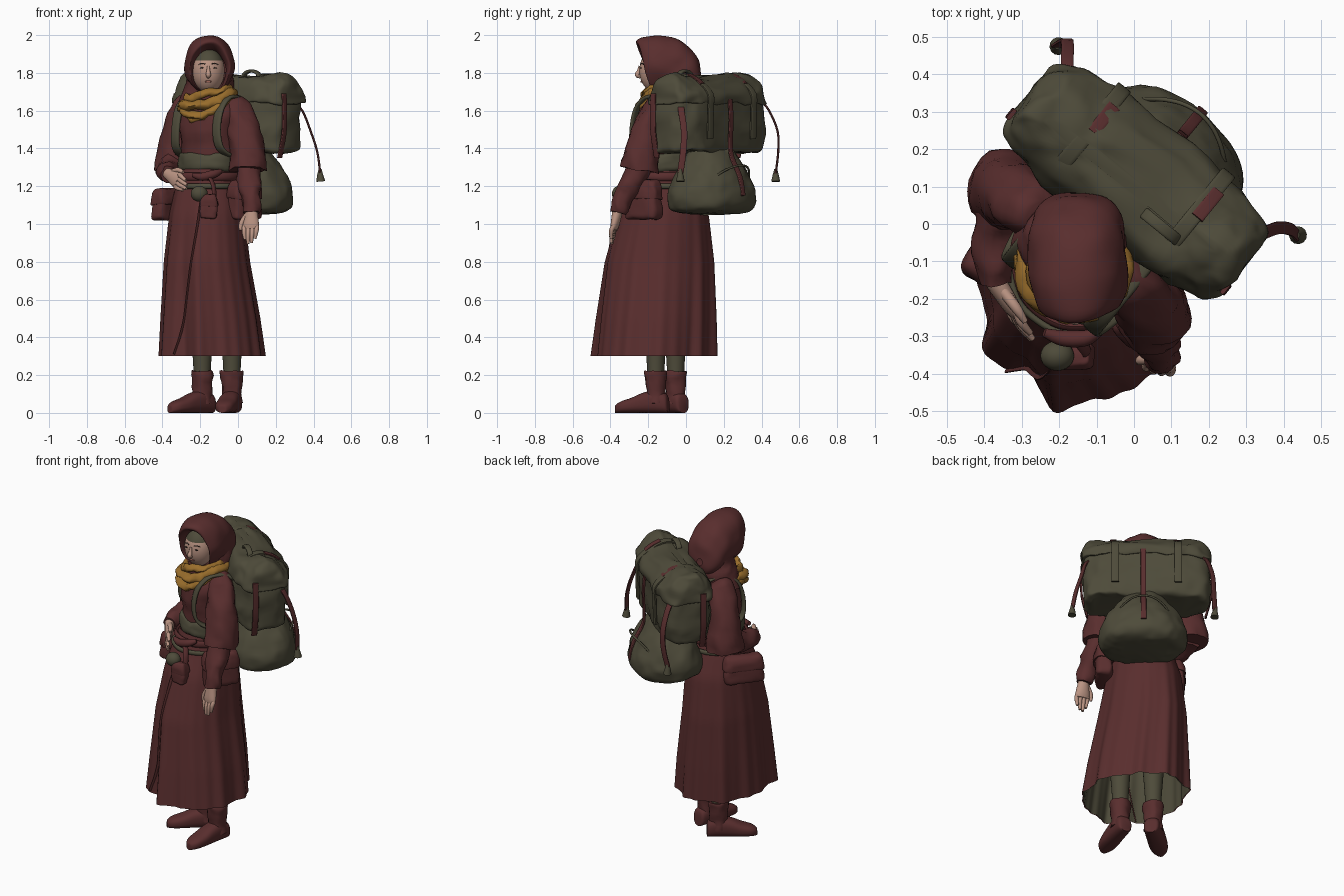
import bpy, bmesh, math
from mathutils import Vector, noise
from math import sin, cos, pi, exp, sqrt

if "Cube" in bpy.data.objects:
    bpy.data.objects.remove(bpy.data.objects["Cube"])

def material(name, rgb):
    m = bpy.data.materials.new(name)
    m.diffuse_color = (*rgb, 1)
    m.use_nodes = True
    m.node_tree.nodes["Principled BSDF"].inputs["Base Color"].default_value = m.diffuse_color
    return m

RED = material("maroon cloth", (.1, .027, .027))
OLIVE = material("olive canvas", (.076, .07, .042))
GOLD = material("mustard scarf", (.32, .155, .025))
SKIN = material("skin", (.50, .30, .23))
DARK = material("dark brown", (.03, .02, .016))
LIP = material("lips", (.33, .13, .10))

# Body axes: U = wearer's left, V = backwards
U, V, Z = Vector((.775, -.632, 0)), Vector((.632, .775, 0)), Vector((0, 0, 1))
X, Y = Vector((1, 0, 0)), Vector((0, 1, 0))
def P(u, v, z):
    return U * u + V * v + Z * z

def grid(name, rows, mat, caps=True, closed=False):
    bm = bmesh.new()
    vs = [[bm.verts.new(p) for p in r] for r in rows]
    m, n = len(vs), len(vs[0])
    for i in range(m if closed else m - 1):
        a, b = vs[i], vs[(i + 1) % m]
        for j in range(n):
            k = (j + 1) % n
            bm.faces.new((a[j], a[k], b[k], b[j]))
    if caps and not closed:
        bm.faces.new(vs[0])
        bm.faces.new(vs[-1])
    bmesh.ops.recalc_face_normals(bm, faces=bm.faces)
    return finish(name, bm, mat)

def finish(name, bm, mat):
    me = bpy.data.meshes.new(name)
    bm.to_mesh(me)
    bm.free()
    me.materials.append(mat)
    for f in me.polygons:
        f.use_smooth = True
    me.set_sharp_from_angle(angle=math.radians(50))
    ob = bpy.data.objects.new(name, me)
    bpy.context.collection.objects.link(ob)
    return ob

def catmull(pts, k):
    q = [pts[0]] + pts + [pts[-1]]
    out = []
    for i in range(1, len(q) - 2):
        a, b, c, d = q[i - 1:i + 3]
        for s in range(k):
            t = s / k
            out.append(b + .5 * t * (c - a + t * (2 * a - 5 * b + 4 * c - d + t * (3 * (b - c) + d - a))))
    return out + [pts[-1]]

def tube(name, pts, radii, mat, n=24, p=2, frame=None, ref=None, closed=False, k=4, deform=None, caps=True):
    """Loft of (super)elliptic sections along a smooth path."""
    pts = [Vector(a) for a in pts]
    if not isinstance(radii, list):
        radii = [radii] * len(pts)
    rad = [Vector((r, r) if isinstance(r, (int, float)) else r) for r in radii]
    if not closed:
        pts, rad = catmull(pts, k), catmull(rad, k)
    if ref is None:
        d = (pts[len(pts) // 2] - pts[0]).normalized()
        ref = Z if abs(d.z) < .7 else V
    m, rows = len(pts), []
    for i, (c, r) in enumerate(zip(pts, rad)):
        if frame:
            s, w = frame
        else:
            t = pts[(i + 1) % m] - pts[i - 1] if closed else pts[min(i + 1, m - 1)] - pts[max(i - 1, 0)]
            s = t.cross(ref).normalized()
            w = s.cross(t).normalized()
        row = []
        for j in range(n):
            a = 2 * pi * (j + .5) / n
            x, y = cos(a), sin(a)
            x = math.copysign(abs(x) ** (2 / p), x) * max(r[0], .001)
            y = math.copysign(abs(y) ** (2 / p), y) * max(r[1], .001)
            q = c + s * x + w * y
            row.append(deform(q) if deform else q)
        rows.append(row)
    return grid(name, rows, mat, closed=closed, caps=caps)

def ball(name, c, r, mat, seg=24):
    bm = bmesh.new()
    bmesh.ops.create_uvsphere(bm, u_segments=seg, v_segments=seg * 2 // 3, radius=1)
    for v in bm.verts:
        v.co = Vector((v.co.x * r[0] + c[0], v.co.y * r[1] + c[1], v.co.z * r[2] + c[2]))
    return finish(name, bm, mat)

def wrinkle(amount, freq):
    def f(q):
        return q + noise.noise_vector(q * freq) * amount + noise.noise_vector(q * freq * 2.3) * amount * .4
    return f

# Skirt: folded cone with an olive lining
SK = [(1.29, -.15, -.11, .145, .145), (1.18, -.16, -.11, .175, .185), (1.05, -.165, -.12, .198, .24),
      (.8, -.165, -.14, .225, .287), (.5, -.147, -.155, .258, .312), (.3, -.138, -.165, .275, .325)]
# fold bumps: height, angle, width
FOLDS = [(-.13, 4.12, .14), (.06, 3.75, .2), (-.11, .785, .4), (.04, 2.3, .3), (-.09, 5.0, .16), (.04, 4.5, .12)]
def skirt_pt(a, z, s=1):
    i = next((i for i in range(len(SK) - 1) if z >= SK[i + 1][0]), len(SK) - 2)
    A, B = SK[i], SK[i + 1]
    f = (A[0] - z) / (A[0] - B[0])
    cx, cy, hx, hy = (A[j] + (B[j] - A[j]) * f for j in range(1, 5))
    t = (1.29 - z) / .99
    r = s * (1 + t * (.03 * sin(9 * a) + .02 * sin(14 * a + 1) + .012 * sin(23 * a)
                      + sum(h * exp(-((a - c) / w) ** 2) for h, c, w in FOLDS)))
    return Vector((cx + hx * r * cos(a), cy + hy * r * sin(a), z))
def skirt(name, z0, z1, s, mat):
    grid(name, [[skirt_pt(2 * pi * j / 140, z0 + (z1 - z0) * i / 30, s) for j in range(140)]
                for i in range(31)], mat, caps=False)
skirt("skirt", 1.29, .3, 1, RED)
skirt("skirt_lining", 1.0, .3, .98, OLIVE)
# overlapping wrap edge
tube("skirt_wrap_edge", [skirt_pt(4.55 - .65 * (i / 9) ** 1.3, 1.15 - .84 * i / 9, 1.002) for i in range(10)],
     (.004, .012), RED, n=8, ref=V)
for nm, z, s, r, mat in (("belt_upper", 1.25, 1.03, (.012, .022), RED), ("belt_lower", 1.2, 1.03, (.01, .014), OLIVE)):
    tube(nm, [skirt_pt(2 * pi * j / 60, z, s) for j in range(60)], r, mat, n=10, closed=True)

# Torso and sash
BU, BV = -.051, -.173
TOR = [(1.28, .15, .135), (1.38, .155, .13), (1.5, .165, .14), (1.6, .17, .12), (1.66, .13, .1), (1.71, .07, .07)]
tube("jacket_torso", [P(BU, BV, t[0]) for t in TOR], [t[1:] for t in TOR], RED, n=40, p=2.2, frame=(U, V),
     deform=wrinkle(.01, 14), caps=False)
tube("waist_sash", [P(BU, BV, z) for z in (1.28, 1.295, 1.33, 1.365, 1.375)],
     [(.152, .137), (.165, .15), (.168, .15), (.165, .145), (.15, .13)], OLIVE, n=40, p=2.2, frame=(U, V),
     deform=wrinkle(.01, 16), caps=False)

# Legs and boots
def leg(name, x, y, d):
    d = Vector(d).normalized()
    side = d.cross(Z)
    o = Vector((x, y, 0))
    tube(name + "_trouser", [o + Z * .16, o + Z * .3, o + Z * .7], [.044, .05, .08], OLIVE)
    tube(name + "_boot_shaft", [o + Z * z for z in (.05, .12, .2, .222)], [.054, .052, .06, .058], RED,
         deform=wrinkle(.008, 20))
    F = [(-.068, .03, .035), (-.055, .043, .05), (0, .05, .06), (.07, .053, .053), (.13, .054, .04), (.185, .046, .031), (.215, .025, .022), (.22, .008, .014)]
    tube(name + "_boot_foot", [o + d * f[0] + Z * f[2] for f in F], [f[1:] for f in F], RED, p=2.6, frame=(side, Z))
leg("left", -.032, -.16, (-.24, -1, 0))
leg("right", -.19, -.055, (-.76, -.6, 0))

# Sleeves and forearms
W = wrinkle(.014, 13)
tube("left_sleeve", [(-.05, -.12, 1.66), (-.015, -.15, 1.62), (.025, -.2, 1.5), (.05, -.23, 1.38), (.052, -.245, 1.285)],
     [.035, .072, .085, .095, .103], RED, deform=W)
tube("left_forearm", [(.05, -.22, 1.33), (.06, -.29, 1.22), (.07, -.34, 1.12), (.073, -.36, 1.06)],
     [.06, .058, .05, .044], RED, deform=W)
tube("right_sleeve", [(-.25, .02, 1.66), (-.275, .035, 1.62), (-.31, .07, 1.5), (-.33, .09, 1.38), (-.335, .09, 1.28)],
     [.035, .072, .086, .1, .112], RED, deform=W)
tube("right_forearm", [(-.34, .08, 1.32), (-.36, .0, 1.29), (-.372, -.09, 1.275), (-.37, -.16, 1.265)],
     [.08, .068, .055, .044], RED, deform=W)

# Hands: palm, four fingers, thumb
def hand(name, wrist, tip, across, thumb):
    wrist, tip, s = Vector(wrist), Vector(tip), Vector(across).normalized()
    d = tip - wrist
    nrm = d.cross(s).normalized()
    s = nrm.cross(d).normalized()
    tube(name + "_palm", [wrist, wrist + d * .2, wrist + d * .45, wrist + d * .58],
         [(.028, .03), (.026, .036), (.022, .044), (.016, .042)], SKIN, n=16, frame=(nrm, s))
    for i in range(4):
        o = (i - 1.5) * .022
        L = (.88, 1, .97, .85)[i]
        tube(f"{name}_finger_{i}", [wrist + d * .5 + s * o, wrist + d * .75 * L + s * o + nrm * .006, wrist + d * L + s * o * .8],
             [.013, .0125, .008], SKIN, n=10, ref=s)
    t = s * thumb
    tube(name + "_thumb", [wrist + d * .15 + t * .02, wrist + d * .4 + t * .05, wrist + d * .62 + t * .055],
         [.015, .014, .008], SKIN, n=10, ref=nrm)
hand("left_hand", (.073, -.36, 1.08), (.062, -.395, .895), (.9, -.2, 0), -1)
hand("right_hand", (-.372, -.15, 1.268), (-.27, -.31, 1.195), (.2, 0, 1), 1)

# Head, headband and face
HC, HR = (-.157, -.155, 1.812), (.086, .092, .118)
head = ball("head", HC, HR, SKIN, 40)
head.data.materials.append(OLIVE)
for f in head.data.polygons:
    f.material_index = int(f.center.z > 1.872)
def on_face(dx, dz):
    return (HC[0] + dx, HC[1] - HR[1] * sqrt(1 - (dx / HR[0]) ** 2 - (dz / HR[2]) ** 2), HC[2] + dz)
for s, nm in ((-1, "right"), (1, "left")):
    ball(nm + "_eye", on_face(s * .034, .014), (.012, .004, .004), DARK, 12)
    tube(nm + "_brow", [on_face(s * .017, .035), on_face(s * .034, .039), on_face(s * .052, .032)], (.002, .003), DARK, n=8, ref=Z)
tube("nose", [on_face(0, .025), (HC[0], -.25, 1.81), (HC[0], -.257, 1.789), (HC[0], -.24, 1.778)],
     [.006, .01, .014, .008], SKIN, n=12, ref=V)
ball("mouth", on_face(0, -.058), (.018, .006, .006), LIP, 12)

# Hood, open at the face
HOOD = [(-.17, 1.81, .084, .112), (-.21, 1.815, .093, .124), (-.225, 1.825, .107, .136), (-.185, 1.835, .122, .152), (-.12, 1.84, .13, .158),
        (-.03, 1.825, .128, .148), (.03, 1.8, .115, .125), (.07, 1.775, .08, .085), (.083, 1.765, .02, .02)]
def hood_shape(q):
    w = min(1, max(0, (-.08 - q.y) / .1))
    q = Vector((q.x, q.y + w * (1.84 - q.z) * .28, q.z))
    return q + noise.noise_vector(q * 11) * .011
tube("hood", [(-.15, h[0], h[1]) for h in HOOD], [h[2:] for h in HOOD], RED, n=48, p=2.1,
     frame=(X, Z), deform=hood_shape, caps=False)
tube("hood_drape", [(-.15, -.04, 1.8), (-.15, -.05, 1.74), (-.155, -.045, 1.68), (-.16, -.05, 1.6)],
     [(.122, .11), (.128, .12), (.145, .125), (.17, .11)], RED, n=36, frame=(X, Y), deform=wrinkle(.014, 12), caps=False)

# Scarf: overlapping loops, tilted and dipping at the front
for i, (r, z, dip, w) in enumerate(((.11, 1.695, .01, .026), (.128, 1.665, .03, .03), (.133, 1.635, .045, .028), (.112, 1.635, .075, .024))):
    loop = []
    for j in range(48):
        a = 2 * pi * j / 48
        front = max(0, -(sin(a) * .95 + cos(a) * .3))
        loop.append((-.16 + r * cos(a), -.11 + r * sin(a) * .95, z - dip * front ** 2 + .2 * r * cos(a) + .008 * sin(3 * a + i * 2)))
    tube(f"scarf_fold_{i}", loop, (w, w * .85), GOLD, n=14, closed=True, deform=wrinkle(.014, 20))

# Rucksack: main bag, domed lid, lower bag
PC = (-.07, .092)
def stack(name, secs, c, p, amount):
    tube(name, [P(c[0], c[1] + s[3], s[0]) for s in secs], [s[1:3] for s in secs], OLIVE, n=80, p=p, frame=(U, V),
         deform=wrinkle(amount, 9))
stack("main_bag", [(1.38, .31, .10, 0), (1.385, .345, .138, 0), (1.42, .36, .152, 0), (1.53, .366, .158, 0), (1.66, .36, .15, 0), (1.68, .35, .13, 0)], PC, 3.6, .018)
stack("bag_lid", [(1.635, .355, .148, 0), (1.638, .374, .162, 0), (1.68, .374, .16, 0), (1.725, .37, .14, -.005), (1.762, .362, .108, -.01), (1.783, .34, .06, -.015), (1.788, .28, .02, -.015)], PC, 3.8, .022)
stack("lower_bag", [(1.052, .13, .09, 0), (1.06, .2, .15, 0), (1.09, .245, .192, 0), (1.16, .255, .205, 0), (1.24, .225, .18, 0), (1.32, .17, .145, 0), (1.385, .125, .11, -.005), (1.41, .1, .09, -.01)], (-.05, .14), 2.2, .014)
tube("lower_bag_seam", [P(-.05 + .16 * cos(a), .34 - .085 * abs(cos(a)) ** 2, 1.19 + .12 * sin(a)) for a in [pi * i / 10 for i in range(11)]],
     .006, OLIVE, n=8, ref=V)

# Rucksack straps
for u in (-.25, .11):
    tube("lid_strap", [P(u, -.06, 1.68), P(u, .0, 1.757), P(u, .09, 1.79), P(u, .18, 1.755), P(u, .255, 1.69), P(u, .258, 1.6), P(u, .254, 1.45)],
         (.007, .022), OLIVE, n=12, p=5, ref=U)
    tube("lid_tab", [P(u + .01, .12, 1.792), P(u + .01, .17, 1.77), P(u + .01, .21, 1.742)], (.005, .018), RED, n=12, p=5, ref=U)
tube("centre_strap", [P(-.05, .26, 1.66), P(-.05, .268, 1.55), P(-.05, .262, 1.42), P(-.05, .275, 1.35), P(-.05, .328, 1.25), P(-.05, .35, 1.15)],
     (.006, .016), RED, n=12, p=5, ref=U)
for s in (-1, 1):
    e = PC[0] + s * .368
    tube("end_strap", [P(e, .02, 1.69), P(e + s * .004, .02, 1.6), P(e, .02, 1.48), P(e - s * .03, .02, 1.35)],
         (.006, .017), RED, n=12, p=5, ref=V)
tube("carry_handle", [P(.06 + .055 * cos(a), .04, 1.775 + .035 * sin(a)) for a in [pi * i / 8 for i in range(9)]],
     (.008, .016), OLIVE, n=12, p=4, ref=V)
# loose straps with end knobs
for nm, path, ref in (("left", [(.28, -.03, 1.66), (.34, -.025, 1.6), (.385, -.01, 1.49), (.42, -.015, 1.38), (.435, -.03, 1.27)], Y),
                      ("right", [(-.18, .39, 1.66), (-.178, .44, 1.6), (-.178, .485, 1.49), (-.185, .488, 1.38), (-.205, .475, 1.27)], X)):
    tube(nm + "_loose_strap", path, (.006, .017), RED, n=12, p=4, ref=ref)
    x, y, z = path[-1]
    tube(nm + "_strap_knob", [(x, y, z + .02), (x, y, z - .01), (x + .003, y, z - .045)], [.008, .016, .024], OLIVE, n=12)
# shoulder straps
for s in (-1, 1):
    u = BU + s * .14
    tube("shoulder_strap", [P(u, -.03, 1.62), P(u, -.1, 1.665), P(u, -.19, 1.67), P(u, -.26, 1.61), P(u, -.288, 1.5), P(u + s * .01, -.27, 1.4), P(u + s * .025, -.18, 1.36), P(u + s * .02, -.05, 1.4)],
         (.01, .026), OLIVE, n=14, p=3, ref=U)

# Belt pouches with flaps
def pouch(name, x, y, z0, z1, w, d, across, out):
    o, h = Vector((x, y, 0)), z1 - z0
    tube(name, [o + Z * (z0 + h * f) for f in (0, .06, .3, .8, 1)],
         [(w * .8, d * .6), (w * .97, d * .95), (w, d), (w * .9, d * .85), (w * .75, d * .5)], RED, n=32, p=4, frame=(across, out), deform=wrinkle(.008, 15))
    tube(name + "_flap", [o + Z * (z0 + h * f) for f in (.52, .54, .8, .98, 1.03)],
         [(w * .98, d), (w * 1.03, d * 1.15), (w, d * 1.1), (w * .88, d * .8), (w * .65, d * .3)], RED, n=32, p=4, frame=(across, out), deform=wrinkle(.008, 15))
pouch("right_hip_pouch", -.36, -.05, 1.02, 1.18, .12, .045, V, U)
pouch("left_hip_pouch", .035, -.225, 1.025, 1.23, .105, .05, V, U)
pouch("front_pouch", -.155, -.355, 1.03, 1.155, .045, .03, X, Y)
ball("round_pouch", (-.205, -.352, 1.16), (.045, .04, .042), OLIVE)
tube("belt_knot", [(-.24, -.29, 1.26), (-.19, -.305, 1.25), (-.13, -.305, 1.265), (-.09, -.285, 1.28)], [.012, .022, .022, .012], RED, n=12)
tube("belt_tie", [(-.15, -.31, 1.25), (-.13, -.335, 1.2), (-.125, -.345, 1.14)], (.008, .016), RED, n=10, ref=V)
